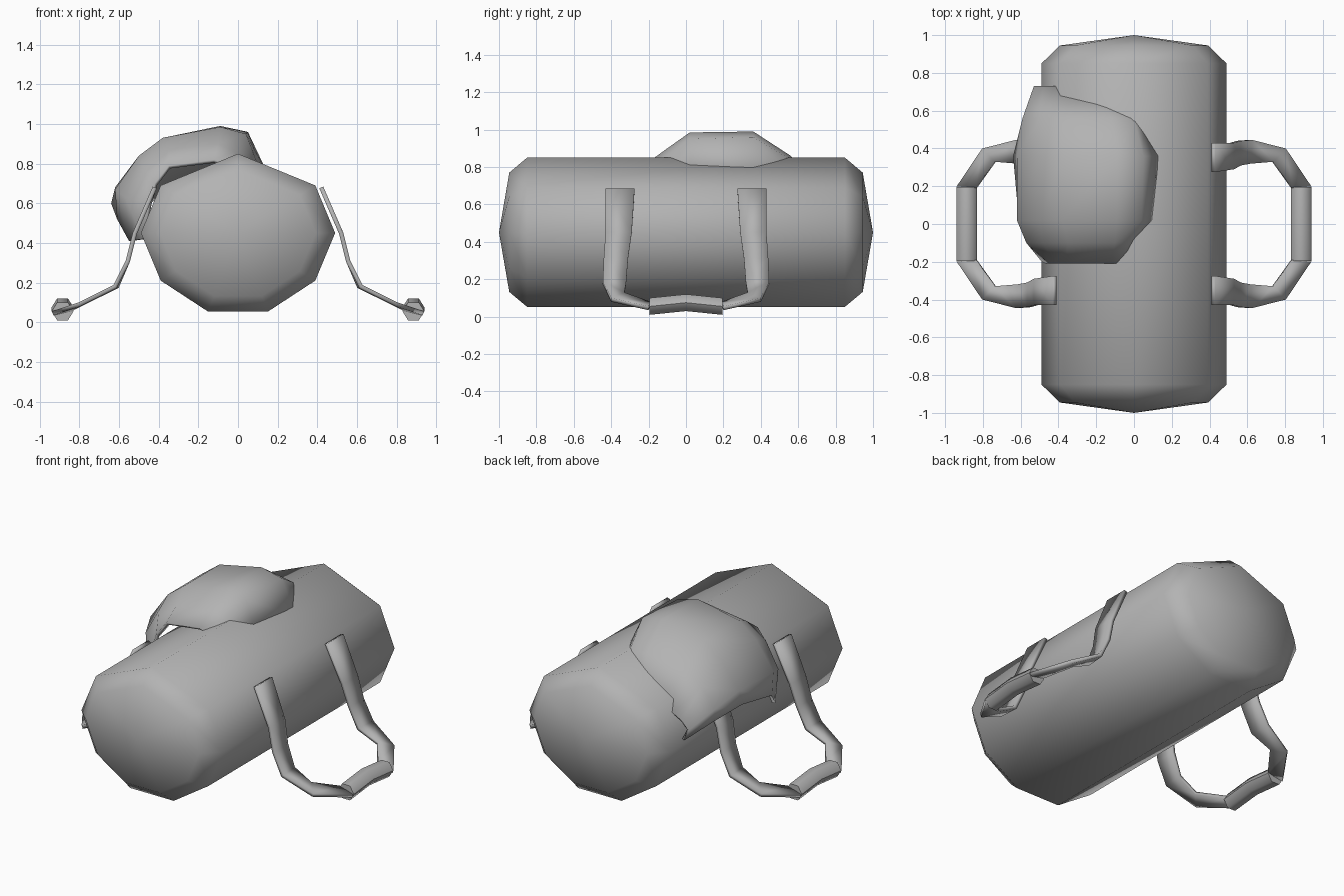
import bpy
import bmesh
import math
from mathutils import Vector

cube = bpy.data.objects.get("Cube")
if cube:
    bpy.data.objects.remove(cube, do_unlink=True)

GREY = (0.45, 0.45, 0.45, 1.0)
fabric = bpy.data.materials.new("plain grey fabric")
fabric.use_nodes = True
fabric.diffuse_color = GREY
fabric.node_tree.nodes["Principled BSDF"].inputs["Base Color"].default_value = GREY


def loft(name, sections, closed=True, tips=None, caps=False, thickness=0.0,
         offset=-1.0, angle=60):
    """Bridge a list of equal-length point rows into one smooth-shaded object."""
    bm = bmesh.new()
    rows = [[bm.verts.new(p) for p in section] for section in sections]
    count = len(rows[0])
    for a, b in zip(rows, rows[1:]):
        for i in range(count if closed else count - 1):
            j = (i + 1) % count
            bm.faces.new((a[i], a[j], b[j], b[i]))
    if tips:
        for row, point in zip((rows[0], rows[-1]), tips):
            tip = bm.verts.new(point)
            for i in range(count):
                bm.faces.new((row[i], row[(i + 1) % count], tip))
    if caps:
        bm.faces.new(rows[0])
        bm.faces.new(rows[-1])
    bmesh.ops.recalc_face_normals(bm, faces=bm.faces)
    mesh = bpy.data.meshes.new(name)
    bm.to_mesh(mesh)
    bm.free()
    mesh.materials.append(fabric)
    obj = bpy.data.objects.new(name, mesh)
    bpy.context.collection.objects.link(obj)
    if thickness:
        solid = obj.modifiers.new("thickness", 'SOLIDIFY')
        solid.thickness = thickness
        solid.offset = offset
    bpy.ops.object.select_all(action='DESELECT')
    obj.select_set(True)
    bpy.context.view_layer.objects.active = obj
    bpy.ops.object.shade_smooth_by_angle(angle=math.radians(angle))
    return obj


# Bag body: nine-sided barrel with bevelled, slightly pointed ends
MID = 0.45
half = [(0.39, 0.69), (0.49, MID), (0.39, 0.21), (0.15, 0.053)]
outline = [(0, 0.85)] + half + [(-x, z) for x, z in reversed(half)]


def bag_ring(y, scale):
    return [(x * scale, y, MID + (z - MID) * scale) for x, z in outline]


rings = [bag_ring(y, s) for y, s in
         ((-0.945, 0.8), (-0.85, 1), (0.85, 1), (0.945, 0.8))]
loft("bag_body", rings, tips=((0, -1, MID), (0, 1, MID)))

# Straps: outer and inner edge points of one band, mirrored to four places
band = [((0.42, 0.43, 0.68), (0.42, 0.275, 0.68)),
        ((0.52, 0.43, 0.45), (0.52, 0.29, 0.45)),
        ((0.555, 0.44, 0.31), (0.555, 0.31, 0.31)),
        ((0.62, 0.445, 0.18), (0.61, 0.32, 0.18)),
        ((0.80, 0.40, 0.09), (0.735, 0.33, 0.12)),
        ((0.935, 0.2, 0.045), (0.835, 0.19, 0.07))]
for side, sx in (("left", 1), ("right", -1)):
    for end, sy in (("front", -1), ("back", 1)):
        rows = [[(x * sx, y * sy, z) for x, y, z in pair] for pair in band]
        loft(f"{side}_{end}_strap", rows, closed=False,
             thickness=0.022, offset=0, angle=40)

    # Hand grip: six-sided tube, arched in the middle
    grip = []
    for y, z in ((-0.195, 0.055), (0, 0.075), (0.195, 0.055)):
        ring = [math.radians(60 * k) for k in range(6)]
        grip.append([(sx * 0.885 + 0.055 * math.cos(a), y,
                      z + 0.052 * math.sin(a)) for a in ring])
    loft(f"{side}_grip", grip, caps=True)

# Draped cloth: cross-sections from the hanging rim over to the tucked edge
drape = {
    -0.21: [(-0.48, 0.42), (-0.45, 0.60), (-0.42, 0.70), (-0.35, 0.79),
            (-0.12, 0.82), (-0.06, 0.8), (-0.02, 0.74)],
    -0.10: [(-0.55, 0.41), (-0.57, 0.63), (-0.48, 0.79), (-0.35, 0.87),
            (-0.10, 0.90), (-0.02, 0.86), (0.04, 0.75)],
    0.02: [(-0.61, 0.52), (-0.62, 0.67), (-0.5, 0.84), (-0.38, 0.93),
           (-0.09, 0.985), (0.04, 0.95), (0.11, 0.77)],
    0.36: [(-0.64, 0.60), (-0.62, 0.68), (-0.5, 0.84), (-0.38, 0.93),
           (-0.09, 0.99), (0.05, 0.96), (0.15, 0.75)],
    0.56: [(-0.59, 0.56), (-0.59, 0.63), (-0.5, 0.75), (-0.38, 0.82),
           (-0.12, 0.86), (0, 0.84), (0.05, 0.75)],
    0.73: [(-0.50, 0.48), (-0.53, 0.55), (-0.48, 0.6), (-0.42, 0.63),
           (-0.3, 0.65), (-0.2, 0.65), (-0.1, 0.65)],
}
rows = [[(x, y, z) for x, z in points] for y, points in drape.items()]
cloth = loft("draped_cloth", rows, closed=False, thickness=0.02)

# Keep the cloth thickening towards the bag
top = max(cloth.data.polygons, key=lambda f: f.center.z)
if top.normal.dot(Vector((0, 0, 1))) < 0:
    cloth.data.flip_normals()
